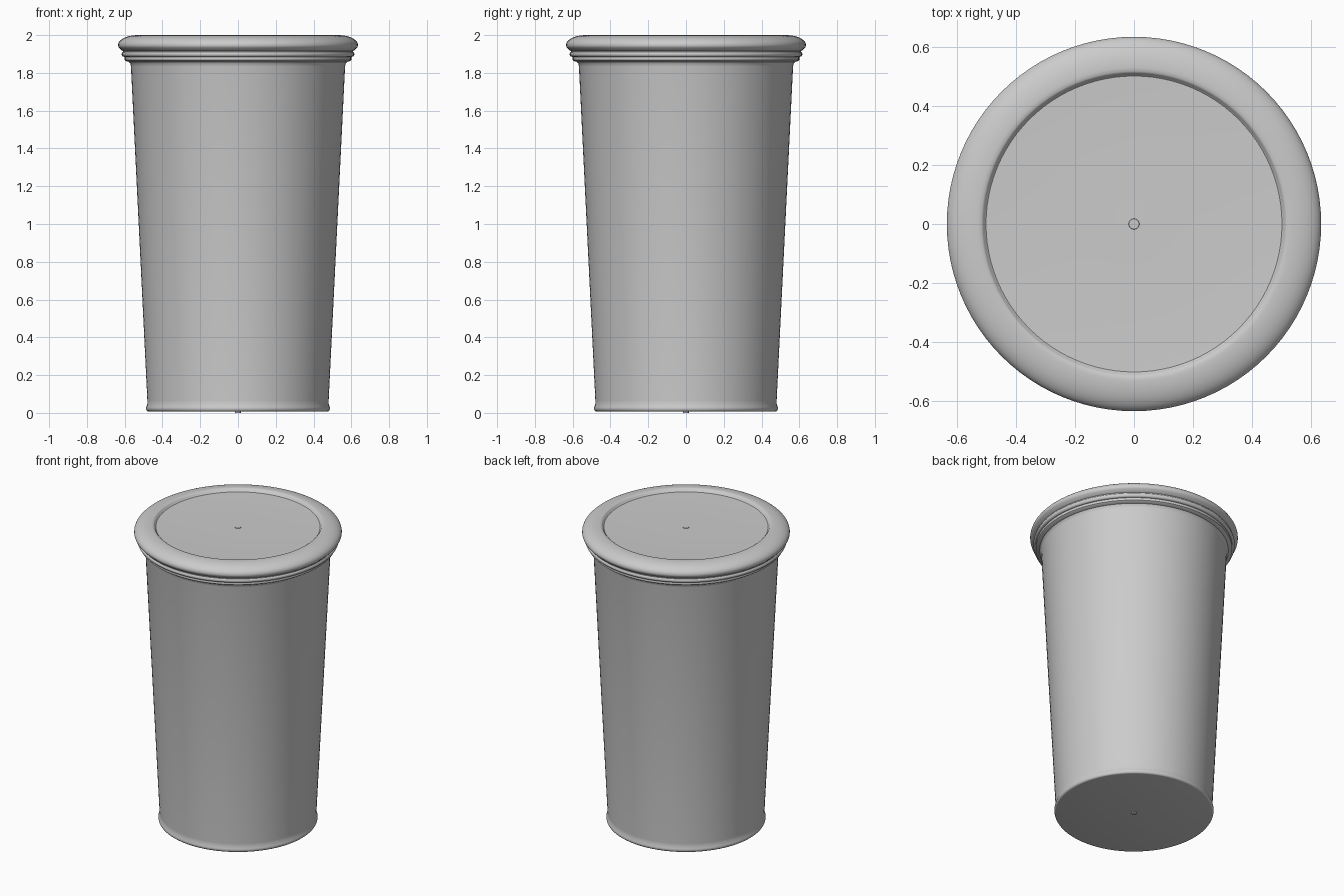
import bpy, bmesh, math

if "Cube" in bpy.data.objects:
    bpy.data.objects.remove(bpy.data.objects["Cube"])

SEGMENTS = 96


def lathe(name, profile, angle=35):
    """Spin an (r, z) profile around the z axis."""
    bm = bmesh.new()
    verts = [bm.verts.new((r, 0, z)) for r, z in profile]
    edges = [bm.edges.new(pair) for pair in zip(verts, verts[1:])]
    bmesh.ops.spin(bm, geom=verts + edges, cent=(0, 0, 0), axis=(0, 0, 1),
                   angle=2 * math.pi, steps=SEGMENTS, use_duplicate=False)
    bmesh.ops.remove_doubles(bm, verts=bm.verts, dist=1e-5)
    bmesh.ops.recalc_face_normals(bm, faces=bm.faces)
    mesh = bpy.data.meshes.new(name)
    bm.to_mesh(mesh)
    bm.free()
    obj = bpy.data.objects.new(name, mesh)
    bpy.context.collection.objects.link(obj)
    bpy.ops.object.select_all(action='DESELECT')
    bpy.context.view_layer.objects.active = obj
    obj.select_set(True)
    bpy.ops.object.shade_smooth_by_angle(angle=math.radians(angle))
    return obj


def arc(r, z, rx, rz, start, end, steps):
    """Points along an elliptical arc, angles in degrees."""
    pts = []
    for i in range(steps + 1):
        a = math.radians(start + (end - start) * i / steps)
        pts.append((r + rx * math.cos(a), z + rz * math.sin(a)))
    return pts


# Tapered cup with a small foot bead and flared lip, closed under the lid
lathe("cup_body",
      [(0, 0.008), (0.475, 0.008)]
      + arc(0.475, 0.024, 0.012, 0.016, -70, 30, 5)
      + [(0.480, 0.048), (0.480, 0.065), (0.567, 1.835),
         (0.570, 1.848), (0.577, 1.858), (0.592, 1.862), (0.600, 1.868),
         (0.600, 1.885), (0.594, 1.900), (0, 1.900)])

# Lid with a skirt bead, rounded rim and shallow dished top
lathe("lid",
      [(0, 1.905), (0.592, 1.885)]
      + arc(0.603, 1.899, 0.013, 0.014, -90, 60, 6)
      + [(0.610, 1.917), (0.618, 1.921)]
      + arc(0.600, 1.947, 0.035, 0.026, -45, 0, 4)
      + arc(0.530, 1.947, 0.105, 0.053, 8, 90, 12)
      + [(0.518, 1.999), (0.512, 1.995), (0.507, 1.985), (0.502, 1.981),
         (0.300, 1.974), (0.018, 1.976), (0.017, 1.979), (0, 1.979)])

# Tiny moulding mark under the base
lathe("base_nub", [(0, 0.01), (0.015, 0.01), (0.015, 0), (0, 0)])
